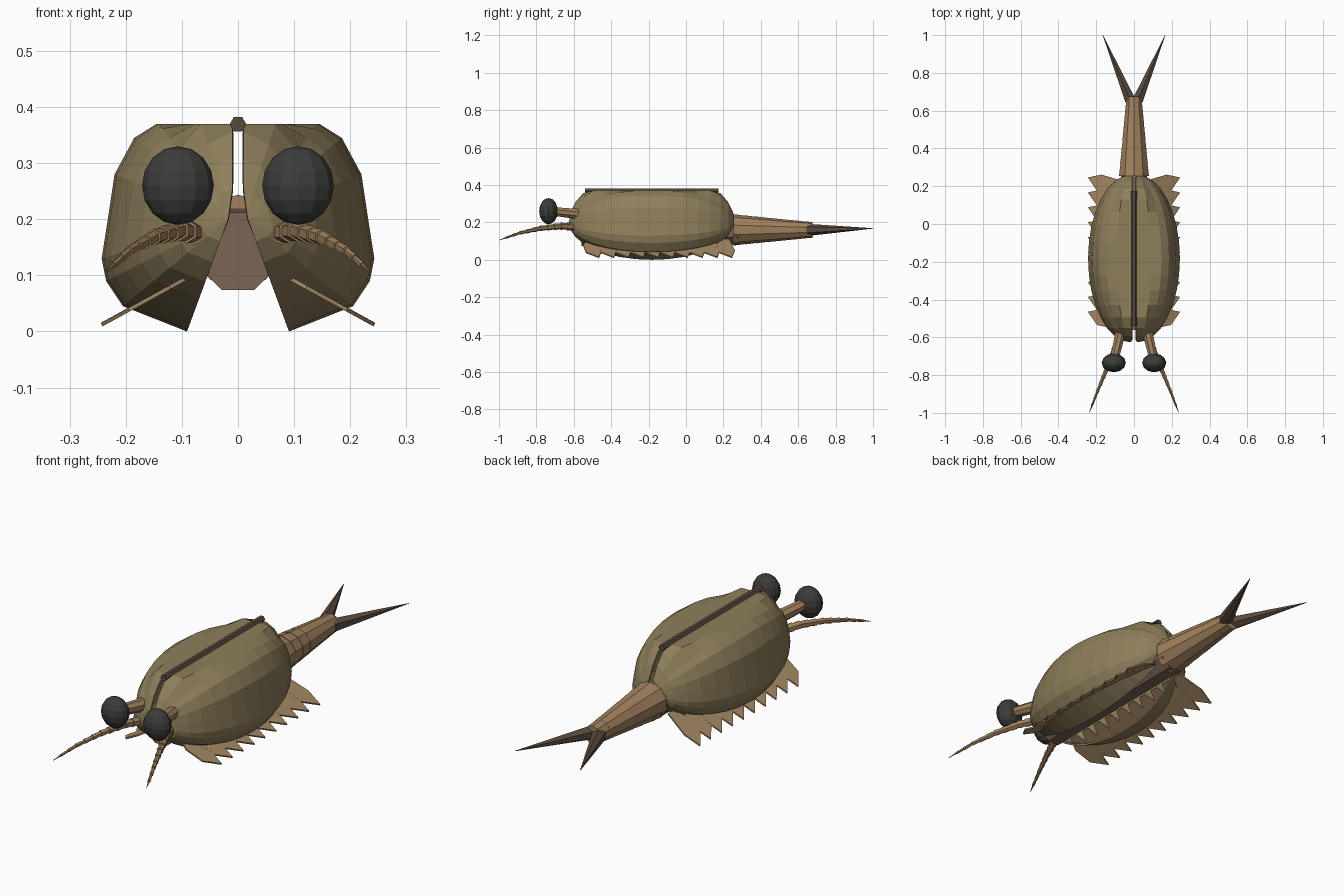
import bpy, bmesh, math
from mathutils import Vector

if "Cube" in bpy.data.objects:
    bpy.data.objects.remove(bpy.data.objects["Cube"])


def material(name, rgb):
    m = bpy.data.materials.new(name)
    m.diffuse_color = (*rgb, 1)
    m.use_nodes = True
    m.node_tree.nodes["Principled BSDF"].inputs["Base Color"].default_value = m.diffuse_color
    return m


SHELL = material("olive_shell", (0.27, 0.21, 0.105))
TAN = material("tan", (0.36, 0.22, 0.11))
FLAP = material("flap_tan", (0.38, 0.25, 0.13))
BROWN = material("body_brown", (0.2, 0.13, 0.09))
DARK = material("dark_brown", (0.1, 0.068, 0.048))
EYE = material("eye_grey", (0.045, 0.045, 0.042))


def finish(name, bm, mat):
    bmesh.ops.remove_doubles(bm, verts=bm.verts, dist=0.0005)
    bmesh.ops.recalc_face_normals(bm, faces=bm.faces)
    me = bpy.data.meshes.new(name)
    bm.to_mesh(me)
    bm.free()
    ob = bpy.data.objects.new(name, me)
    me.materials.append(mat)
    bpy.context.collection.objects.link(ob)
    return ob


def frustum(bm, a, b, ra, rb, n, turn=0.5):
    """Closed n-sided frustum between points a and b."""
    a, b = Vector(a), Vector(b)
    d = (b - a).normalized()
    u = d.cross(Vector((0, 0, 1))).normalized()
    v = u.cross(d)
    rings = []
    for c, r in ((a, ra), (b, rb)):
        angs = [2 * math.pi * (i + turn) / n for i in range(n)]
        rings.append([bm.verts.new(c + r * (u * math.cos(t) + v * math.sin(t))) for t in angs])
    for i in range(n):
        j = (i + 1) % n
        bm.faces.new((rings[0][i], rings[0][j], rings[1][j], rings[1][i]))
    bm.faces.new(rings[0][::-1])
    bm.faces.new(rings[1])


def tube(name, a, b, ra, rb, n, mat, turn=0.5):
    bm = bmesh.new()
    frustum(bm, a, b, ra, rb, n, turn)
    return finish(name, bm, mat)


# Carapace valves: one cross-section scaled along an ellipse, roof clipped flat
SECTION = [(.091, 0), (.205, .045), (.235, .09), (.243, .13), (.232, .2),
           (.22, .28), (.185, .345), (.145, .375), (.09, .44), (.01, .48)]


def margin(z):
    return 0.01 + max(0, 0.22 - z) * 0.37


def valve(name, side):
    bm = bmesh.new()
    rows = []
    n = 16
    for i in range(n + 1):
        t = math.pi * i / n
        e = math.sin(t)
        y = -0.183 - 0.443 * math.cos(t)
        row = []
        for x0, z0 in SECTION:
            z = 0.2 + (z0 - 0.2) * e
            x = margin(z) + (x0 - margin(z0)) * e
            row.append(bm.verts.new((side * x, y, min(z, 0.37))))
        rows.append(row)
    for r, s in zip(rows, rows[1:]):
        for k in range(len(SECTION) - 1):
            bm.faces.new((r[k], r[k + 1], s[k + 1], s[k]))
    ob = finish(name, bm, SHELL)
    # Make sure the normals point outwards before thickening
    if sum(p.normal.x * p.area for p in ob.data.polygons) * side < 0:
        ob.data.flip_normals()
    mod = ob.modifiers.new("thickness", "SOLIDIFY")
    mod.thickness = 0.008
    mod.offset = -1


# Hinge rod along the back and the trunk inside the shell
tube("hinge_ridge", (0, -0.54, 0.369), (0, 0.175, 0.369), 0.015, 0.015, 6, DARK, 0)
tube("trunk", (0, -0.56, 0.143), (0, 0.28, 0.15), 0.075, 0.075, 8, BROWN)

# Abdomen of stepped, tapering rings
bm = bmesh.new()
RINGS = 7
for i in range(RINGS):
    y = 0.255 + 0.06 * i
    r = 0.084 - 0.0062 * i
    frustum(bm, (0, y, 0.16), (0, y + 0.06, 0.16), r, r * 0.9, 10)
finish("abdomen", bm, TAN)

ANTENNA = [(.065, -.57, .175), (.105, -.67, .18), (.15, -.78, .168),
           (.195, -.89, .143), (.237, -1.0, .105)]


def along(t):
    f = t * (len(ANTENNA) - 1)
    k = min(int(f), len(ANTENNA) - 2)
    return Vector(ANTENNA[k]).lerp(Vector(ANTENNA[k + 1]), f - k)


# Leaf-shaped leg flap: (fraction down the slope, offset along y)
LEAF = [(0, -.02), (.3, -.05), (.72, -.035), (1, .035), (.6, .05), (0, .02)]


def flaps(side):
    bm = bmesh.new()
    for i in range(10):
        base = -0.5 + 0.079 * i
        layers = []
        for dz in (0.003, -0.003):
            layers.append([bm.verts.new((side * (.07 + .173 * f + dz * .5), base + dy,
                                         .107 - .095 * f + dz + .0004 * (i % 2)))
                           for f, dy in LEAF])
        bm.faces.new(layers[0])
        bm.faces.new(layers[1][::-1])
        for k in range(len(LEAF)):
            m = (k + 1) % len(LEAF)
            bm.faces.new((layers[0][k], layers[1][k], layers[1][m], layers[0][m]))
    return bm


for side, label in ((-1, "left"), (1, "right")):
    valve("carapace_" + label, side)

    # Eye on a short stalk
    tube("eye_stalk_" + label, (side * .068, -.56, .243), (side * .105, -.72, .26),
         .03, .024, 8, TAN)
    bm = bmesh.new()
    bmesh.ops.create_uvsphere(bm, u_segments=12, v_segments=8, radius=1)
    bmesh.ops.scale(bm, verts=bm.verts, vec=(.064, .05, .07))
    bmesh.ops.translate(bm, verts=bm.verts, vec=(side * .107, -.735, .26))
    finish("eye_" + label, bm, EYE)

    # Jointed antenna
    bm = bmesh.new()
    N = 12
    for i in range(N):
        a, b = along(i / N), along((i + 1) / N)
        a.x *= side
        b.x *= side
        r = 0.02 * (1 - i / N) + 0.003
        frustum(bm, a, b, r * 0.85, r if i < N - 1 else 0.001, 6)
    finish("antenna_" + label, bm, TAN)

    # Tail spine and leg flaps
    tube("tail_spine_" + label, (side * .02, .655, .16), (side * .165, 1.0, .168),
         .032, .001, 6, DARK)
    finish("leg_flaps_" + label, flaps(side), FLAP)
